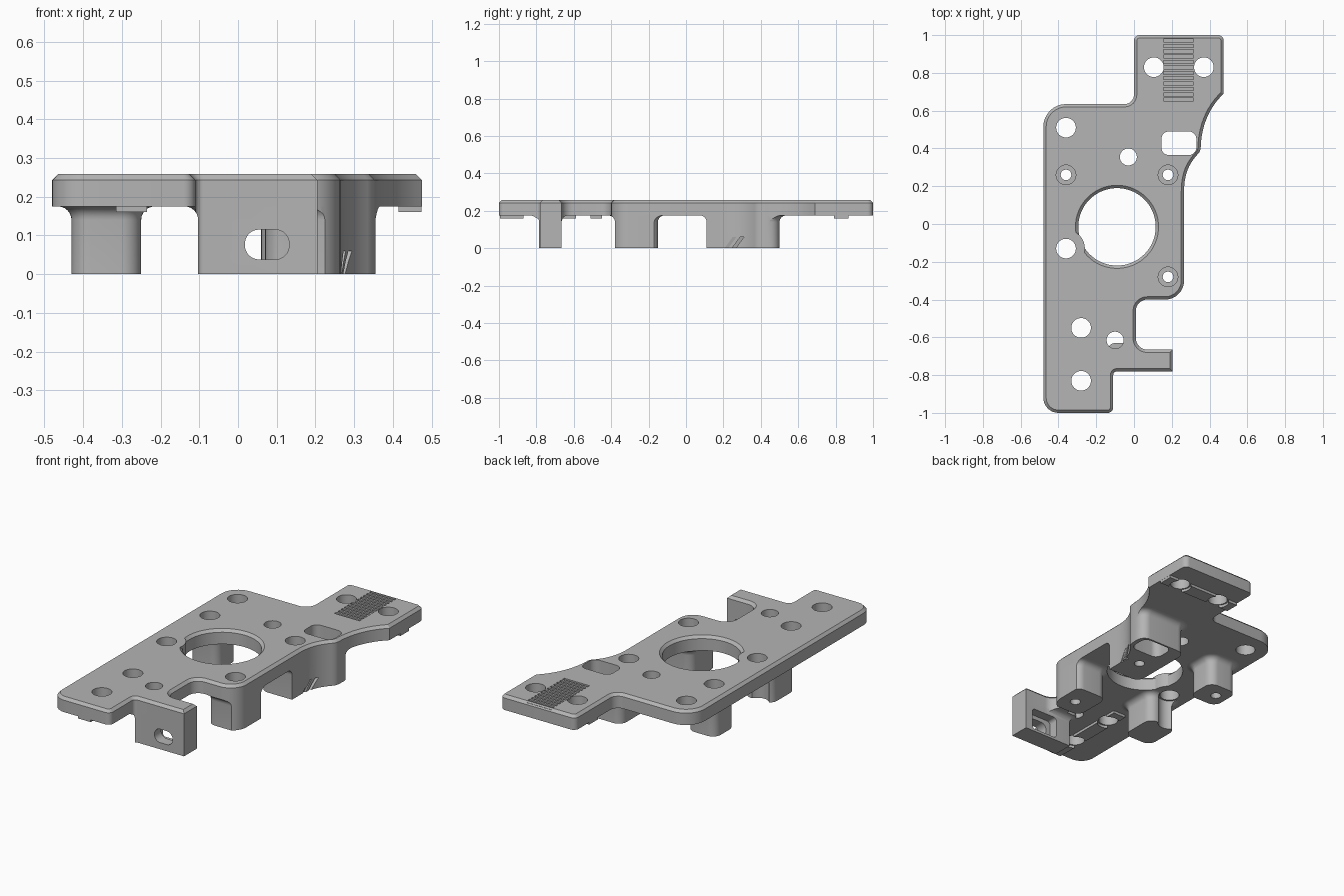
import bpy, bmesh, math
from mathutils import Vector
from mathutils.geometry import interpolate_bezier

if "Cube" in bpy.data.objects:
    bpy.data.objects.remove(bpy.data.objects["Cube"])

TOP, UNDER, CHAMFER = 0.258, 0.175, 0.015

metal = bpy.data.materials.new("grey_metal")
metal.use_nodes = True
GREY = (0.46, 0.46, 0.46, 1)
metal.diffuse_color = GREY
metal.node_tree.nodes["Principled BSDF"].inputs["Base Color"].default_value = GREY


def rounded(corners, steps=8):
    """Outline from (x, y, radius) corners."""
    out = []
    for i, (x, y, r) in enumerate(corners):
        p = Vector((x, y))
        if r <= 0:
            out.append(p)
            continue
        a = (Vector(corners[i - 1][:2]) - p).normalized()
        b = (Vector(corners[(i + 1) % len(corners)][:2]) - p).normalized()
        half = a.angle(b) / 2
        centre = p + (a + b).normalized() * r / math.sin(half)
        start = p + a * r / math.tan(half) - centre
        end = p + b * r / math.tan(half) - centre
        sweep = start.angle_signed(end)
        for k in range(steps + 1):
            t = -sweep * k / steps
            c, s = math.cos(t), math.sin(t)
            out.append(centre + Vector((start.x * c - start.y * s,
                                        start.x * s + start.y * c)))
    return out


def loft(name, rings):
    """Closed solid through (outline, z) rings of equal length."""
    bm = bmesh.new()
    loops = [[bm.verts.new((p[0], p[1], z)) for p in pts] for pts, z in rings]
    n = len(loops[0])
    for lo, hi in zip(loops, loops[1:]):
        for i in range(n):
            j = (i + 1) % n
            bm.faces.new((lo[i], lo[j], hi[j], hi[i]))
    bm.faces.new(loops[0][::-1])
    bm.faces.new(loops[-1])
    bmesh.ops.recalc_face_normals(bm, faces=bm.faces)
    me = bpy.data.meshes.new(name)
    bm.to_mesh(me)
    bm.free()
    me.materials.append(metal)
    ob = bpy.data.objects.new(name, me)
    bpy.context.collection.objects.link(ob)
    return ob


def rect(x0, x1, y0, y1, r, grow=0):
    x0, x1, y0, y1 = x0 - grow, x1 + grow, y0 - grow, y1 + grow
    r += grow
    return rounded([(x0, y0, r), (x1, y0, r), (x1, y1, r), (x0, y1, r)])


def circle(x, y, r, n=40):
    return [(x + r * math.cos(math.tau * i / n), y + r * math.sin(math.tau * i / n))
            for i in range(n)]


def drill(x, y, r, z0=-0.1, z1=0.4):
    return loft("drill_cutter", [(circle(x, y, r), z0), (circle(x, y, r), z1)])


def block(x0, x1, y0, y1, z0, z1, r=0.0, name="slot_cutter"):
    return loft(name, [(rect(x0, x1, y0, y1, r), z0), (rect(x0, x1, y0, y1, r), z1)])


def boolean(ob, tools, kind="DIFFERENCE"):
    """Apply one boolean per tool and bake the result."""
    for t in tools:
        m = ob.modifiers.new("cut", "BOOLEAN")
        m.operation, m.solver, m.object = kind, "EXACT", t
    bpy.context.view_layer.update()
    dg = bpy.context.evaluated_depsgraph_get()
    me = bpy.data.meshes.new_from_object(ob.evaluated_get(dg))
    ob.modifiers.clear()
    ob.data = me


# Plate outline, with a curved waist on the left side
def bez(a, b, c, d):
    pts = interpolate_bezier(*[Vector((*p, 0)) for p in (a, b, c, d)], 12)
    return [(p.x, p.y, 0) for p in pts]


outline = rounded(
    [(-0.48, -1, 0.08), (-0.11, -1, 0.03), (-0.11, -0.78, 0.02), (0.205, -0.78, 0),
     (0.205, -0.665, 0), (0.01, -0.665, 0.06), (0.01, -0.4, 0.06), (0.265, -0.4, 0.1)]
    + bez((0.265, 0.17), (0.265, 0.28), (0.3, 0.33), (0.347, 0.38))
    + bez((0.353, 0.4), (0.355, 0.52), (0.4, 0.62), (0.475, 0.69))
    + [(0.475, 1, 0.03), (0, 1, 0.03), (0, 0.635, 0.05), (-0.48, 0.635, 0.12)])

plate = loft("base_plate", [(outline, UNDER), (outline, TOP)])
bm = bmesh.new()
bm.from_mesh(plate.data)
rim = [e for e in bm.edges if all(v.co.z > TOP - 0.001 for v in e.verts)]
bmesh.ops.bevel(bm, geom=rim, offset=CHAMFER, segments=1, affect="EDGES",
                clamp_overlap=False)
bm.to_mesh(plate.data)
bm.free()

column = loft("outline_cutter", [(outline, -0.2), (outline, 0.4)])


# Posts flare into the underside and stay inside the plate outline
def post(name, x0, x1, y0, y1, r, flare=0.035):
    rings = [(rect(x0, x1, y0, y1, r), 0)]
    for k in range(7):
        a = math.pi / 2 * k / 6
        rings.append((rect(x0, x1, y0, y1, r, flare * (1 - math.cos(a))),
                      UNDER - flare + flare * math.sin(a)))
    rings.append((rect(x0, x1, y0, y1, r, flare), UNDER + 0.02))
    ob = loft(name, rings)
    boolean(ob, [column], "INTERSECT")
    return ob


posts = [
    post("right_rear_post", -0.43, -0.25, 0.17, 0.35, 0.05),
    post("right_front_post", -0.43, -0.25, -0.38, -0.16, 0.05),
    post("left_front_post", 0.07, 0.275, -0.38, -0.15, 0.05),
    post("slotted_post", 0.06, 0.355, 0.11, 0.5, 0.05),
]
tab = post("front_tab", -0.103, 0.22, -0.8, -0.665, 0.004)

# Bore with a chamfered rim, keeping a small lug beside the neighbouring hole
bx, by, br = -0.09, -0.015, 0.205
bore = loft("bore_cutter", [(circle(bx, by, br, 64), -0.1),
                            (circle(bx, by, br, 64), TOP - CHAMFER),
                            (circle(bx, by, br + 0.03, 64), TOP + 0.015)])
lug = drill(-0.36, -0.13, 0.1, UNDER, 0.4)
boolean(bore, [lug])

# Holes: plain, stepped screw holes, and the rounded window
side_hole = drill(-0.36, -0.13, 0.052)
plain = [drill(*h) for h in ((-0.36, 0.51, 0.052), (-0.03, 0.355, 0.045),
                             (-0.28, -0.55, 0.052), (-0.28, -0.83, 0.052),
                             (-0.1, -0.615, 0.045), (0.105, 0.83, 0.052),
                             (0.37, 0.83, 0.052))]
stepped = []
for x, y in ((-0.36, 0.26), (0.18, 0.26), (0.18, -0.28)):
    stepped += [drill(x, y, 0.052, 0.12), drill(x, y, 0.028)]
window = block(0.145, 0.33, 0.365, 0.49, -0.1, 0.4, 0.04)

# Row of grooves on the rear arm
grooves = [block(0.155, 0.315, y, y + 0.016, TOP - 0.008, 0.3)
           for y in (0.65 + 0.0285 * i for i in range(13))]

cutters = [bore, side_hole, window] + plain + stepped
boolean(plate, cutters + grooves)

# Two slanted notches on the outer wall of the slotted post
notches = []
for y in (0.205, 0.245):
    low = [(0.26, y), (0.285, y), (0.285, y + 0.02), (0.26, y + 0.02)]
    high = [(px + 0.012, py + 0.045) for px, py in low]
    notches.append(loft("notch_cutter", [(low, -0.001), (high, 0.06)]))

clearance = drill(-0.36, -0.13, 0.062)
for p in posts:
    boolean(p, [bore, window, clearance] + stepped
            + (notches if p.name == "slotted_post" else []))


# Tab slot runs front to back, with a wider pocket behind
def cross_slot(x0, x1, z0, z1, y0, y1, r):
    ob = block(x0, x1, z0, z1, -y1, -y0, r)
    for v in ob.data.vertices:
        x, z, ny = v.co
        v.co = (x, -ny, z)
    ob.data.flip_normals()
    bm = bmesh.new()
    bm.from_mesh(ob.data)
    bmesh.ops.recalc_face_normals(bm, faces=bm.faces)
    bm.to_mesh(ob.data)
    bm.free()
    return ob


slot = cross_slot(0.018, 0.132, 0.038, 0.115, -0.9, -0.5, 0.036)
pocket = cross_slot(-0.01, 0.16, 0.015, 0.138, -0.72, -0.5, 0.02)
boolean(tab, [slot, pocket])

# Low rails under both ends, relieved around the screw holes
rails = [block(-0.315, -0.235, -0.995, -0.45, 0.16, UNDER + 0.01, name="front_rail"),
         block(0.003, 0.474, 0.79, 0.87, 0.16, UNDER + 0.01, name="rear_rail")]
relief = [drill(x, y, 0.06) for x, y in
          ((-0.28, -0.55), (-0.28, -0.83), (0.105, 0.83), (0.37, 0.83))]
for r in rails:
    boolean(r, relief)

# Remove tools, shade the finished parts
parts = [plate, tab] + posts + rails
for ob in [o for o in bpy.data.objects if o.name.startswith(
        ("drill_cutter", "slot_cutter", "bore_cutter", "notch_cutter", "outline_cutter"))]:
    bpy.data.objects.remove(ob)
bpy.ops.object.select_all(action="DESELECT")
for ob in parts:
    ob.select_set(True)
bpy.context.view_layer.objects.active = plate
bpy.ops.object.shade_smooth_by_angle()
